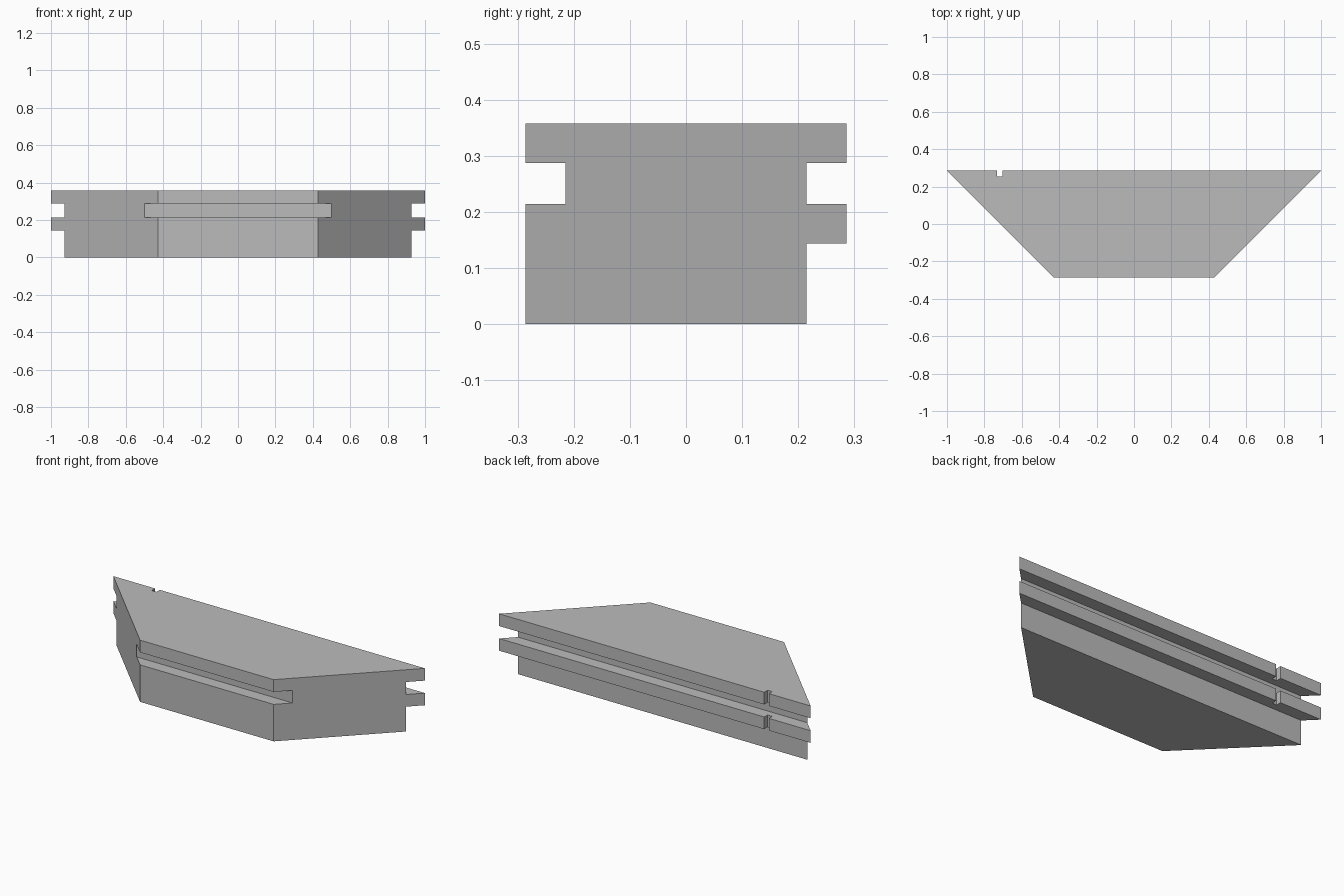
import bpy, bmesh

if "Cube" in bpy.data.objects:
    bpy.data.objects.remove(bpy.data.objects["Cube"])

# Main dimensions
HALF_Y = 0.2857      # half depth
MID_X = 0.7143       # half width at y = 0, ends mitred at 45 degrees
TOP = 0.358
INNER = 0.2145       # y of groove floors and rebate
G0, G1 = 0.2145, 0.287   # groove heights
STEP = 0.144         # top of the rear rebate

grey = bpy.data.materials.new("plain grey")
grey.diffuse_color = (0.5, 0.5, 0.5, 1)
grey.use_nodes = True
grey.node_tree.nodes["Principled BSDF"].inputs["Base Color"].default_value = grey.diffuse_color


def add_object(name, bm):
    bmesh.ops.recalc_face_normals(bm, faces=bm.faces)
    mesh = bpy.data.meshes.new(name)
    bm.to_mesh(mesh)
    bm.free()
    obj = bpy.data.objects.new(name, mesh)
    bpy.context.collection.objects.link(obj)
    mesh.materials.append(grey)
    return obj


# Side profile (y, z): front groove, rear groove and rear rebate
profile = [(-HALF_Y, 0), (INNER, 0), (INNER, STEP), (HALF_Y, STEP),
           (HALF_Y, G0), (INNER, G0), (INNER, G1), (HALF_Y, G1),
           (HALF_Y, TOP), (-HALF_Y, TOP), (-HALF_Y, G1), (-INNER, G1),
           (-INNER, G0), (-HALF_Y, G0)]

# Mitred block: the profile spans between two slanted ends
bm = bmesh.new()
left, right = [[bm.verts.new((s * (MID_X + y), y, z)) for y, z in profile]
               for s in (-1, 1)]
bm.faces.new(left)
bm.faces.new(right)
n = len(profile)
for i in range(n):
    j = (i + 1) % n
    bm.faces.new((left[i], left[j], right[j], right[i]))
block = add_object("mitred_block", bm)

# Small vertical notch through the rear lips
bm = bmesh.new()
bmesh.ops.create_cube(bm, size=1)
for v in bm.verts:
    v.co.x = -0.717 + v.co.x * 0.03
    v.co.y = 0.255 if v.co.y < 0 else 0.35
    v.co.z = 0.1 if v.co.z < 0 else 0.45
cutter = add_object("notch_cutter", bm)
cutter.hide_render = True
cutter.hide_set(True)

cut = block.modifiers.new("notch", 'BOOLEAN')
cut.operation = 'DIFFERENCE'
cut.solver = 'EXACT'
cut.object = cutter
